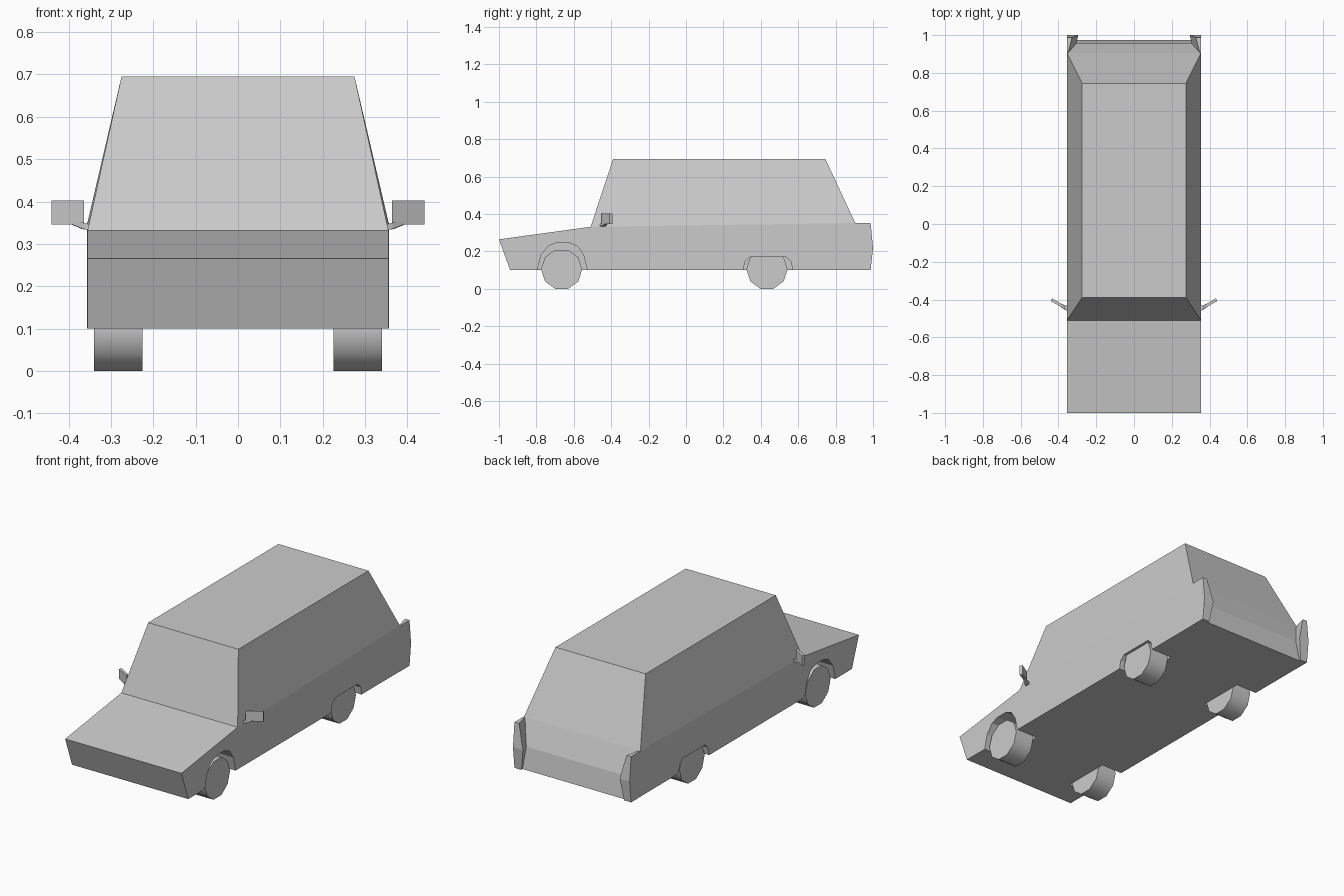
import bpy, bmesh, math

if "Cube" in bpy.data.objects:
    bpy.data.objects.remove(bpy.data.objects["Cube"])


def mesh_object(name, verts, faces):
    me = bpy.data.meshes.new(name)
    bm = bmesh.new()
    vs = [bm.verts.new(v) for v in verts]
    for f in faces:
        bm.faces.new([vs[i] for i in f])
    bmesh.ops.recalc_face_normals(bm, faces=bm.faces[:])
    bm.to_mesh(me)
    bm.free()
    ob = bpy.data.objects.new(name, me)
    bpy.context.collection.objects.link(ob)
    return ob


def loft(name, rings, mirror=True):
    """Closed solid through rings of equal point count, mirrored over x."""
    n = len(rings[0])
    faces = [list(range(n)), [(len(rings) - 1) * n + i for i in range(n)]]
    for r in range(len(rings) - 1):
        for i in range(n):
            j = (i + 1) % n
            faces.append([r * n + i, r * n + j, (r + 1) * n + j, (r + 1) * n + i])
    ob = mesh_object(name, [p for ring in rings for p in ring], faces)
    if mirror:
        ob.modifiers.new("mirror", 'MIRROR')
    return ob


def across(profile, x0, x1):
    return [[(x, y, z) for y, z in profile] for x in (x0, x1)]


# Body: side profile as (y, z, half width), cabin narrowing to the roof
outline = [(-.94, .1, .355), (-1, .265, .355), (-.51, .332, .355),
           (-.39, .695, .275), (.745, .695, .275), (.905, .352, .355),
           (.957, .22, .355), (.975, .1, .355)]
n = len(outline)
verts = [(s * w, y, z) for s in (1, -1) for y, z, w in outline]
faces = [[i, (i + 1) % n, n + (i + 1) % n, n + i] for i in range(n)]
for o in (0, n):
    faces += [[o + i for i in (0, 1, 2, 5, 6, 7)], [o + i for i in (2, 3, 4, 5)]]
body = mesh_object("body", verts, faces)

# Wheel arches cut into the body
arches = {
    "front_arch": [(-.797, .05), (-.795, .1), (-.775, .18), (-.735, .23), (-.69, .247),
                   (-.625, .247), (-.58, .228), (-.548, .18), (-.528, .1), (-.527, .05)],
    "rear_arch": [(.303, .05), (.305, .1), (.315, .145), (.342, .17),
                  (.535, .17), (.562, .145), (.57, .1), (.572, .05)],
}
for name, profile in arches.items():
    cutter = loft(name + "_cutter", across(profile, .225, .5))
    cutter.hide_render = True
    cutter.hide_set(True)
    cut = body.modifiers.new(name, 'BOOLEAN')
    cut.operation = 'DIFFERENCE'
    cut.solver = 'EXACT'
    cut.object = cutter

# Ten-sided wheels
R = .11
H = R * math.cos(math.pi / 10)
for name, y in (("front_wheels", -.665), ("rear_wheels", .433)):
    ring = [(y + R * math.cos(math.tau * k / 10), H + R * math.sin(math.tau * k / 10))
            for k in range(10)]
    wheel = loft(name, across(ring, .225, .34))
    bpy.ops.object.select_all(action='DESELECT')
    wheel.select_set(True)
    bpy.context.view_layer.objects.active = wheel
    bpy.ops.object.shade_smooth_by_angle(angle=math.radians(40))

# Upright tail lights at the rear corners
levels = [(.1, .313, .987), (.22, .295, 1.0), (.352, .328, .987)]
loft("tail_lights", [[(.356, .9, z), (.356, y, z), (x, y, z), (x + .02, .91, z)]
                     for z, x, y in levels])

# Door mirrors: angled head on a short arm
plan = [(.363, -.452), (.440, -.408), (.434, -.393), (.370, -.432)]
loft("mirror_heads", [[(x, y, z) for x, y in plan] for z in (.346, .402)])
loft("mirror_arms", [
    [(.345, -.463, .332), (.345, -.435, .332), (.345, -.435, .345), (.345, -.463, .345)],
    [(.365, -.455, .335), (.368, -.43, .335), (.368, -.43, .35), (.365, -.455, .35)],
    [(.392, -.437, .346), (.394, -.418, .346), (.394, -.418, .352), (.392, -.437, .352)]])
